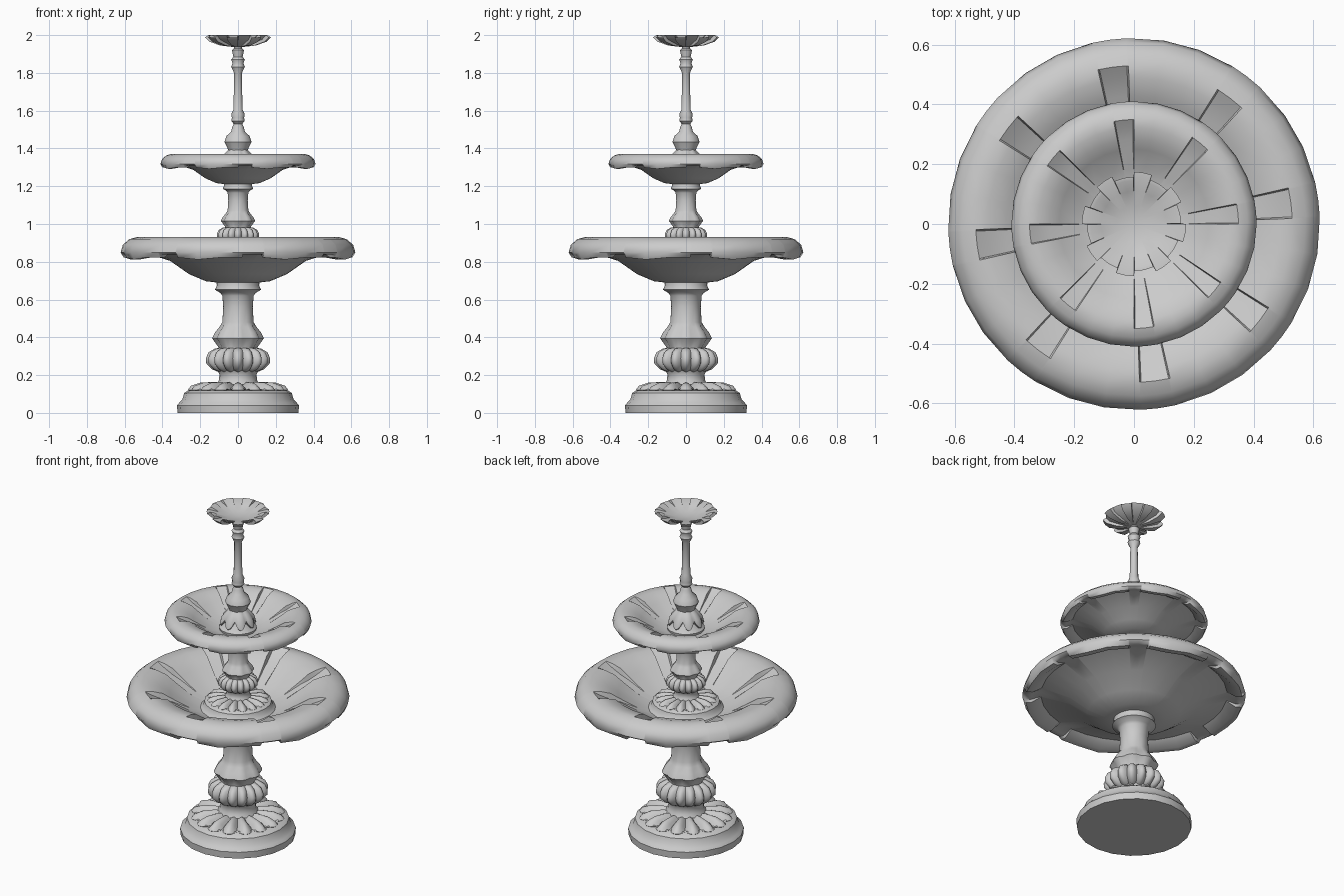
import bpy, bmesh, math
from math import sin, cos, radians


def lathe(name, profile, angles, mod=None, scale=1.0, z0=0.0, sharp=40):
    """Revolve (r, z) points through the angles; mod reshapes each point."""
    bm = bmesh.new()
    rings = []
    for a in angles:
        ring = []
        for i, (r, z) in enumerate(profile):
            if mod and r > 0:
                r, z = mod(i, a, r, z)
            t = radians(a)
            ring.append(bm.verts.new((r * cos(t) * scale, r * sin(t) * scale, z * scale + z0)))
        rings.append(ring)
    n = len(rings)
    for k in range(n):
        p, q = rings[k], rings[(k + 1) % n]
        for i in range(len(profile) - 1):
            bm.faces.new((p[i], q[i], q[i + 1], p[i + 1]))
    bmesh.ops.remove_doubles(bm, verts=bm.verts, dist=1e-5)
    bmesh.ops.recalc_face_normals(bm, faces=bm.faces)
    me = bpy.data.meshes.new(name)
    bm.to_mesh(me)
    bm.free()
    me.shade_smooth()
    me.set_sharp_from_angle(angle=radians(sharp))
    ob = bpy.data.objects.new(name, me)
    bpy.context.collection.objects.link(ob)
    return ob


def even(n, start=0.0):
    return [start + 360 * k / n for k in range(n)]


def sectors(offsets, start=0.0, n=8):
    return [start + 360 / n * k + o for k in range(n) for o in offsets]


def valley(a, n):
    """0 on a lobe crest, 1 in the groove between lobes."""
    return 1 - abs(cos(radians(a * n / 2)))


# Profiles shared by both tiers
BASE = [(0, 0), (0.32, 0), (0.323, 0.04), (0.31, 0.055), (0.295, 0.07), (0.285, 0.105),
        (0.265, 0.118), (0.12, 0.13), (0, 0.13)]
PETALS = [(0.10, 0.11), (0.25, 0.11), (0.265, 0.122), (0.25, 0.143), (0.20, 0.16), (0.125, 0.164), (0.09, 0.15)]
NECK = [(0, 0.12), (0.115, 0.15), (0.102, 0.17), (0.098, 0.205), (0.11, 0.225), (0, 0.23)]
GADROON = [(0, 0.21), (0.10, 0.215), (0.14, 0.232), (0.168, 0.262), (0.17, 0.29), (0.155, 0.322),
           (0.12, 0.342), (0, 0.345)]
COLUMN = [(0, 0.33), (0.10, 0.335), (0.105, 0.35), (0.137, 0.395), (0.122, 0.425), (0.098, 0.455),
          (0.083, 0.48), (0.078, 0.56), (0.083, 0.62), (0.093, 0.635), (0.122, 0.652),
          (0.112, 0.675), (0.115, 0.70), (0, 0.70)]
BOWL = [(0, 0.69), (0.11, 0.69), (0.17, 0.697), (0.26, 0.735), (0.36, 0.805), (0.52, 0.855),
        (0.572, 0.822), (0.605, 0.822), (0.622, 0.85), (0.61, 0.89), (0.575, 0.92), (0.53, 0.932),
        (0.49, 0.928), (0.43, 0.91), (0.38, 0.875), (0.28, 0.81), (0.18, 0.775), (0, 0.765)]


def petal_mod(i, a, r, z):
    v = valley(a, 16)
    if i in (1, 2, 3):
        r -= 0.035 * v
    if i in (3, 4, 5):
        z -= 0.03 * v
    return r, z


def gadroon_mod(i, a, r, z):
    return r * (1 - 0.16 * valley(a, 16)), z


def column_mod(i, a, r, z):
    return (r * (1 - 0.10 * valley(a, 8)) if 2 <= i <= 5 else r), z


def bowl_mod(phase):
    def mod(i, a, r, z):
        s = (a - phase) % 45
        if 0.3 < s < 10.9:                      # sunken scallop in the rolled rim
            z -= {12: 0.022, 13: 0.035, 14: 0.018}.get(i, 0)
            if i in (6, 7):
                z += 0.016
        elif 20 < s < 24 and i in (6, 7):
            z -= 0.01
        return r, z
    return mod


# Two tiers: the upper one is a smaller copy
for tier, scale, z0, phase in (("lower", 1.0, 0.0, 2), ("upper", 0.66, 0.756, 0)):
    lathe(tier + "_base", BASE, even(20), None, scale, z0)
    lathe(tier + "_petal_ring", PETALS, even(96), petal_mod, scale, z0)
    lathe(tier + "_neck", NECK, even(16), None, scale, z0)
    lathe(tier + "_fluted_bulb", GADROON, even(96), gadroon_mod, scale, z0)
    lathe(tier + "_column", COLUMN, even(32), column_mod, scale, z0)
    lathe(tier + "_bowl", BOWL, sectors((0, 0.6, 5.6, 10.6, 11.2, 22.5, 33.7), phase),
          bowl_mod(phase), scale, z0, 45)


# Leaf skirt under the spout stem
def skirt_mod(i, a, r, z):
    v = valley(a, 8)
    if i in (1, 2):
        return r * (1 - 0.22 * v), z + 0.045 * v
    return r * (1 - 0.08 * v), z


lathe("skirt_foot", [(0, 1.25), (0.10, 1.25), (0.105, 1.28), (0.085, 1.30), (0.06, 1.36), (0, 1.37)], even(16))
lathe("leaf_skirt", [(0.06, 1.33), (0.095, 1.295), (0.104, 1.30), (0.092, 1.345), (0.068, 1.375), (0.05, 1.395),
                     (0, 1.40)], even(48), skirt_mod)

# Spout stem with ball and collars
lathe("spout_stem", [(0, 1.38), (0.05, 1.385), (0.055, 1.40), (0.072, 1.435), (0.062, 1.465), (0.036, 1.49),
                     (0.03, 1.515), (0.022, 1.53), (0.036, 1.545), (0.032, 1.562), (0.036, 1.58), (0.025, 1.605),
                     (0.022, 1.70), (0.021, 1.80), (0.036, 1.832), (0.029, 1.85), (0.036, 1.87), (0.025, 1.885),
                     (0.032, 1.92), (0.02, 1.93), (0.02, 1.95), (0, 1.95)], even(12))


# Flower dish with alternating front and back petals
def dish_mod(i, a, r, z):
    back = (a - 250) % 45 < 20.2
    if i in (2, 3, 4, 5):
        k = 1.04 if back else 0.94
        r, z = r * k, z - (0.012 if back else 0)
    return r, z


lathe("flower_dish", [(0, 1.935), (0.035, 1.938), (0.09, 1.957), (0.145, 1.977), (0.168, 2.0), (0.155, 1.999),
                      (0.11, 1.978), (0.06, 1.962), (0, 1.956)],
      sectors((0, 10, 20, 20.6, 32.5, 44.4), 250), dish_mod)
